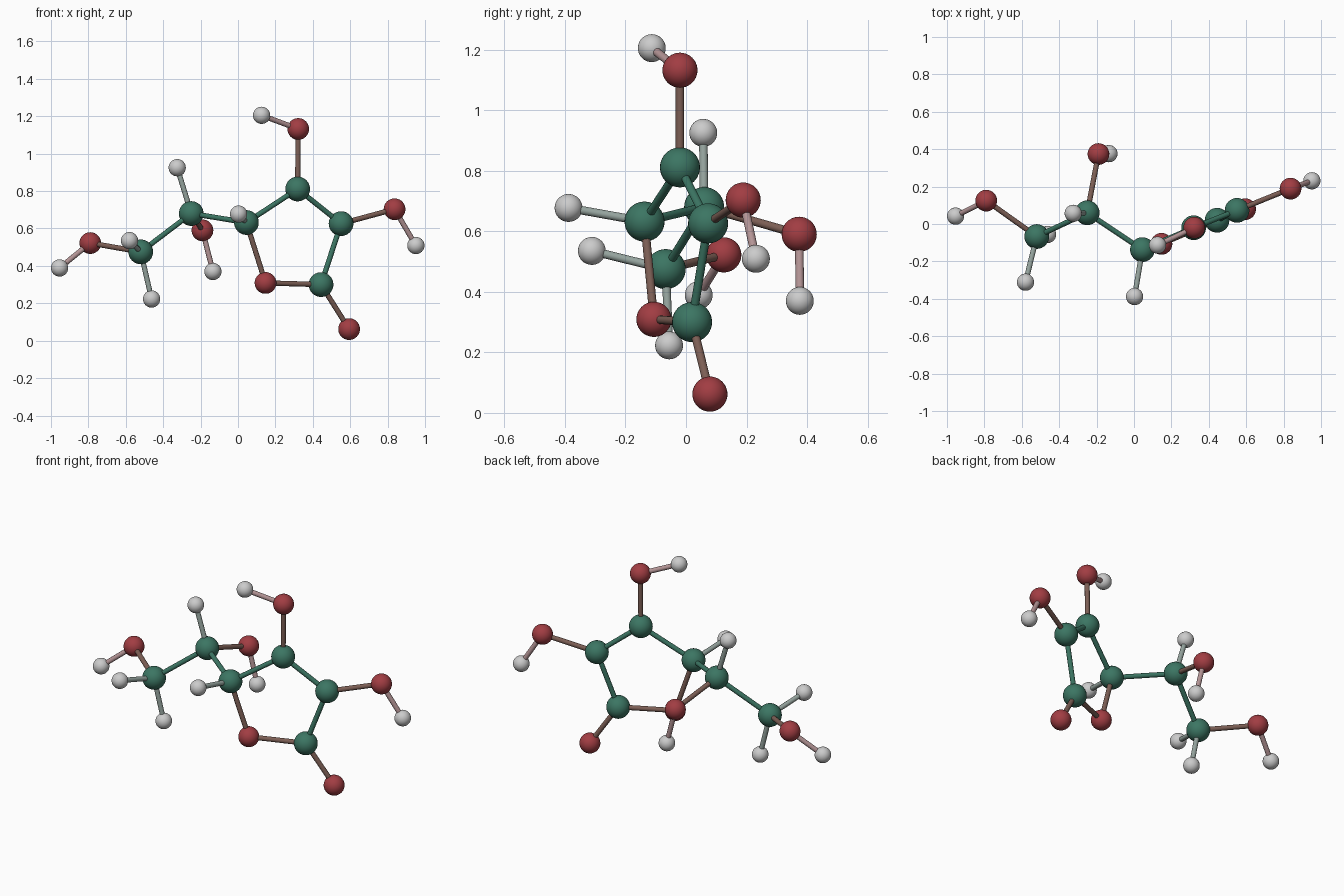
import bpy
from mathutils import Vector

if "Cube" in bpy.data.objects:
    bpy.data.objects.remove(bpy.data.objects["Cube"])

RADIUS = {"C": 0.066, "O": 0.058, "H": 0.046}
COLOR = {"C": (0.045, 0.18, 0.125), "O": (0.36, 0.047, 0.056), "H": (0.55, 0.55, 0.55)}
NAME = {"C": "carbon_ball", "O": "oxygen_ball", "H": "hydrogen_ball"}
BOND_R = 0.014

# Ball centres; the first letter is the element
ATOMS = {
    "C1": (-0.52, -0.067, 0.475), "C2": (-0.25, 0.06, 0.68),
    "C3": (0.045, -0.137, 0.632), "C4": (0.319, -0.02, 0.811),
    "C5": (0.551, 0.073, 0.626), "C6": (0.444, 0.02, 0.30),
    "O1": (-0.79, 0.125, 0.522), "O2": (-0.19, 0.374, 0.59),
    "O3": (0.147, -0.106, 0.309), "O4": (0.322, -0.02, 1.132),
    "O5": (0.837, 0.189, 0.703), "O6": (0.594, 0.079, 0.062),
    "H1": (-0.954, 0.042, 0.389), "H2": (-0.58, -0.311, 0.535),
    "H3": (-0.462, -0.056, 0.223), "H4": (-0.325, 0.057, 0.925),
    "H5": (-0.134, 0.376, 0.37), "H6": (0.003, -0.388, 0.677),
    "H7": (0.126, -0.113, 1.205), "H8": (0.951, 0.231, 0.509),
}

BONDS = """C1-C2 C2-C3 C3-C4 C4-C5 C5-C6 C6-O3 O3-C3 C6-O6 C4-O4 C5-O5
C1-O1 C2-O2 O1-H1 C1-H2 C1-H3 C2-H4 O2-H5 C3-H6 O4-H7 O5-H8""".split()


def material(name, color):
    mat = bpy.data.materials.get(name) or bpy.data.materials.new(name)
    mat.diffuse_color = (*color, 1)
    mat.use_nodes = True
    mat.node_tree.nodes["Principled BSDF"].inputs["Base Color"].default_value = mat.diffuse_color
    return mat


def finish(name, mat):
    ob = bpy.context.object
    ob.name = name
    ob.data.materials.append(mat)
    bpy.ops.object.shade_smooth_by_angle()


# Atom balls
for key, pos in ATOMS.items():
    e = key[0]
    bpy.ops.mesh.primitive_uv_sphere_add(segments=32, ring_count=20, radius=RADIUS[e], location=pos)
    finish(NAME[e] + "_" + key[1:], material(NAME[e], COLOR[e]))

# Bond sticks, tinted between the colours of their two balls
for bond in BONDS:
    a, b = bond.split("-")
    start, end = Vector(ATOMS[a]), Vector(ATOMS[b])
    axis = end - start
    bpy.ops.mesh.primitive_cylinder_add(
        vertices=16, radius=BOND_R, depth=axis.length, location=(start + end) / 2,
        rotation=axis.to_track_quat("Z", "Y").to_euler())
    blend = [(p + q) / 2 for p, q in zip(COLOR[a[0]], COLOR[b[0]])]
    pair = "".join(sorted(a[0] + b[0]))
    finish("bond_stick_" + a + "_" + b, material("bond_" + pair, blend))
